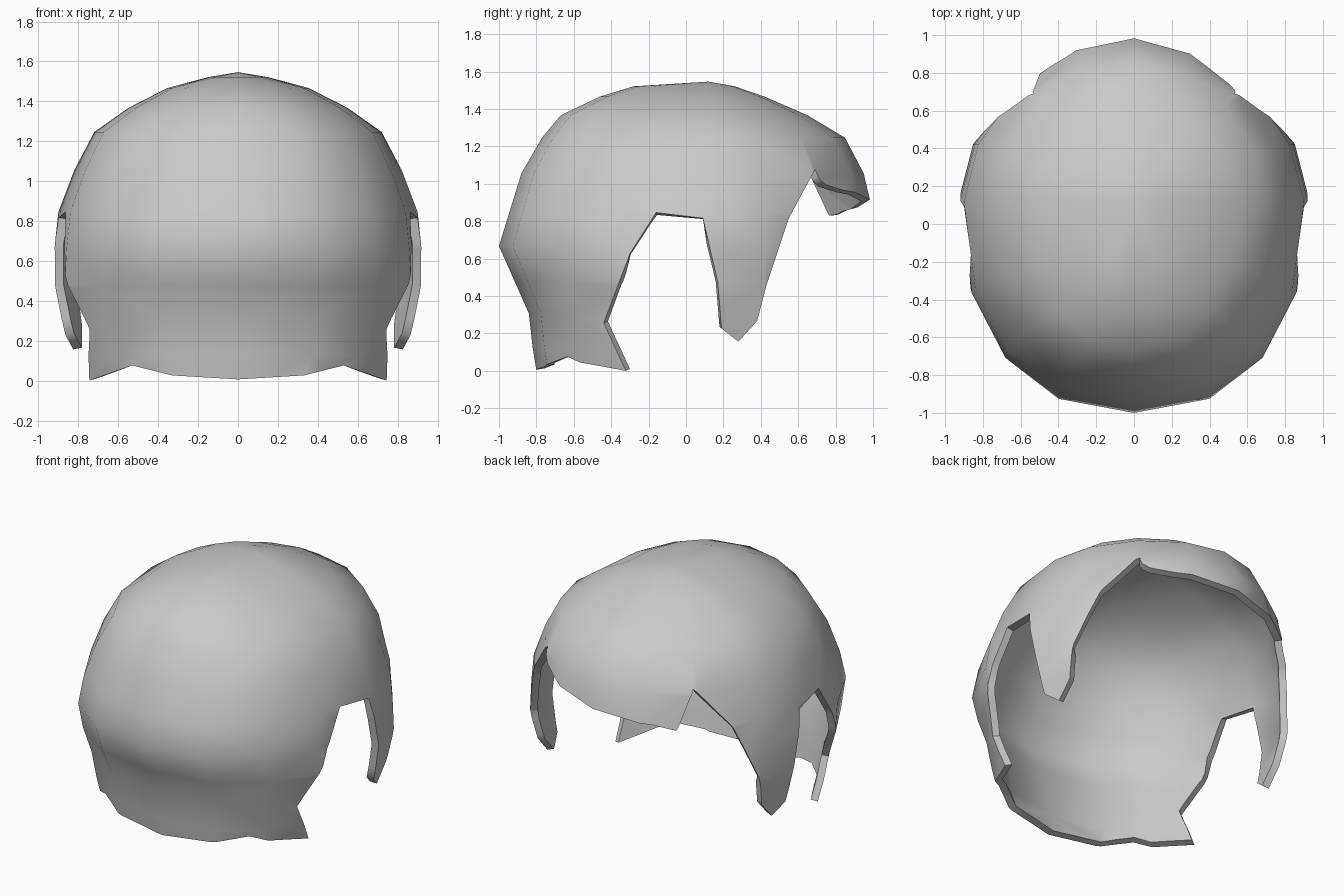
import bpy, bmesh
from math import sin, cos, pi, radians
from mathutils.bvhtree import BVHTree

cube = bpy.data.objects.get("Cube")
if cube:
    bpy.data.objects.remove(cube, do_unlink=True)

COLUMNS = 16
POLE_Y, POLE_Z = 0.12, 1.57
# Horizontal rings: height, half width, front reach, back reach
RINGS = [(1.545, .15, .28, .26), (1.49, .355, .46, .42), (1.39, .55, .67, .65),
         (1.27, .72, .77, .85), (1.08, .82, .88, .95), (.87, .90, .945, 1.0),
         (.69, .92, 1.0, 1.0), (.5, .93, .915, 1.0), (.33, .90, .84, .97),
         (.15, .86, .82, .95), (-.1, .79, .78, .9)]


def add_object(name, bm):
    mesh = bpy.data.meshes.new(name)
    bm.to_mesh(mesh)
    obj = bpy.data.objects.new(name, mesh)
    bpy.context.collection.objects.link(obj)
    return obj


def power(v, e):
    return (1 if v >= 0 else -1) * abs(v) ** e


def ring_point(ring, i):
    z, w, front, back = ring
    a = 2 * pi * i / COLUMNS
    s, c = sin(a), cos(a)
    e = 2 / 2.3 if c > 0 else 2 / 1.8       # fuller front, rounder back
    reach = front + POLE_Y if c > 0 else back - POLE_Y
    return (w * power(s, e), POLE_Y - reach * power(c, e), z)


def make_dome():
    bm = bmesh.new()
    pole = bm.verts.new((0, POLE_Y, POLE_Z))
    rows = [[bm.verts.new(ring_point(r, i)) for i in range(COLUMNS)] for r in RINGS]
    for i in range(COLUMNS):
        j = (i + 1) % COLUMNS
        bm.faces.new((pole, rows[0][i], rows[0][j]))
        for up, low in zip(rows, rows[1:]):
            bm.faces.new((up[i], low[i], low[j], up[j]))
    bmesh.ops.triangulate(bm, faces=bm.faces[:])
    skin = BVHTree.FromBMesh(bm)
    bm.faces.new(rows[-1])
    bmesh.ops.recalc_face_normals(bm, faces=bm.faces[:])
    obj = add_object("hair_shell", bm)
    bm.free()
    return obj, skin


def make_cutter(name, outline, axis, start, end):
    """Prism from a 2D outline, extruded along x or y."""
    bm = bmesh.new()

    def place(p, d):
        return (d, p[0], p[1]) if axis == 'x' else (p[0], d, p[1])
    a = [bm.verts.new(place(p, start)) for p in outline]
    b = [bm.verts.new(place(p, end)) for p in outline]
    bm.faces.new(a)
    bm.faces.new(b[::-1])
    for k in range(len(a)):
        n = (k + 1) % len(a)
        bm.faces.new((a[k], b[k], b[n], a[n]))
    bmesh.ops.recalc_face_normals(bm, faces=bm.faces[:])
    obj = add_object(name, bm)
    bm.free()
    obj.hide_render = True
    return obj


def bake(obj):
    bpy.context.view_layer.update()
    graph = bpy.context.evaluated_depsgraph_get()
    mesh = bpy.data.meshes.new_from_object(obj.evaluated_get(graph))
    obj.modifiers.clear()
    obj.data = mesh


shell, skin = make_dome()

# Side openings and side locks
side = [(-.32, -.3), (-.32, .02), (-.44, .28), (-.30, .65), (-.16, .87), (.09, .84),
        (.17, .5), (.19, .25), (.28, .18), (.38, .29), (.43, .48), (.55, .84),
        (.69, 1.1), (.82, .82), (1.2, .8), (1.2, -.3)]
# Slanted back edge ending in a point on one side
back = [(-.58, -.3), (-.58, .83), (-.37, .89), (0, .94), (.38, .99), (.5, 1.02),
        (.58, 1.1), (.9, 1.1), (.9, -.3)]
# Wavy lower edge of the front
front = [(-1, -.3), (-1, .01), (-.77, .015), (-.53, .1), (-.33, .05), (0, .03),
         (.33, .05), (.53, .1), (.77, .015), (1, .01), (1, -.3)]
cutters = [make_cutter("side_cutter", side, 'x', -1.5, 1.5),
           make_cutter("back_cutter", back, 'y', .68, 1.4),
           make_cutter("front_cutter", front, 'y', -1.4, -.2)]
for cutter in cutters:
    mod = shell.modifiers.new("cut", 'BOOLEAN')
    mod.operation = 'DIFFERENCE'
    mod.solver = 'EXACT'
    mod.object = cutter
bake(shell)
for cutter in cutters:
    bpy.data.objects.remove(cutter, do_unlink=True)

# Keep only the outer skin, then thicken it inwards
bm = bmesh.new()
bm.from_mesh(shell.data)
inside = [f for f in bm.faces if skin.find_nearest(f.calc_center_median())[3] > .003]
bmesh.ops.delete(bm, geom=inside, context='FACES')
bmesh.ops.remove_doubles(bm, verts=bm.verts[:], dist=.004)
bm.to_mesh(shell.data)
bm.free()
solid = shell.modifiers.new("thickness", 'SOLIDIFY')
solid.thickness = .045
solid.offset = -1
bake(shell)

# Rest on the ground
lowest = min(v.co.z for v in shell.data.vertices)
for v in shell.data.vertices:
    v.co.z -= lowest

# Single grey colour
grey = bpy.data.materials.new("light_grey")
grey.use_nodes = True
colour = (.6, .6, .6, 1)
grey.diffuse_color = colour
grey.node_tree.nodes["Principled BSDF"].inputs["Base Color"].default_value = colour
shell.data.materials.clear()
shell.data.materials.append(grey)

bpy.ops.object.select_all(action='DESELECT')
shell.select_set(True)
bpy.context.view_layer.objects.active = shell
bpy.ops.object.shade_smooth_by_angle(angle=radians(50))
